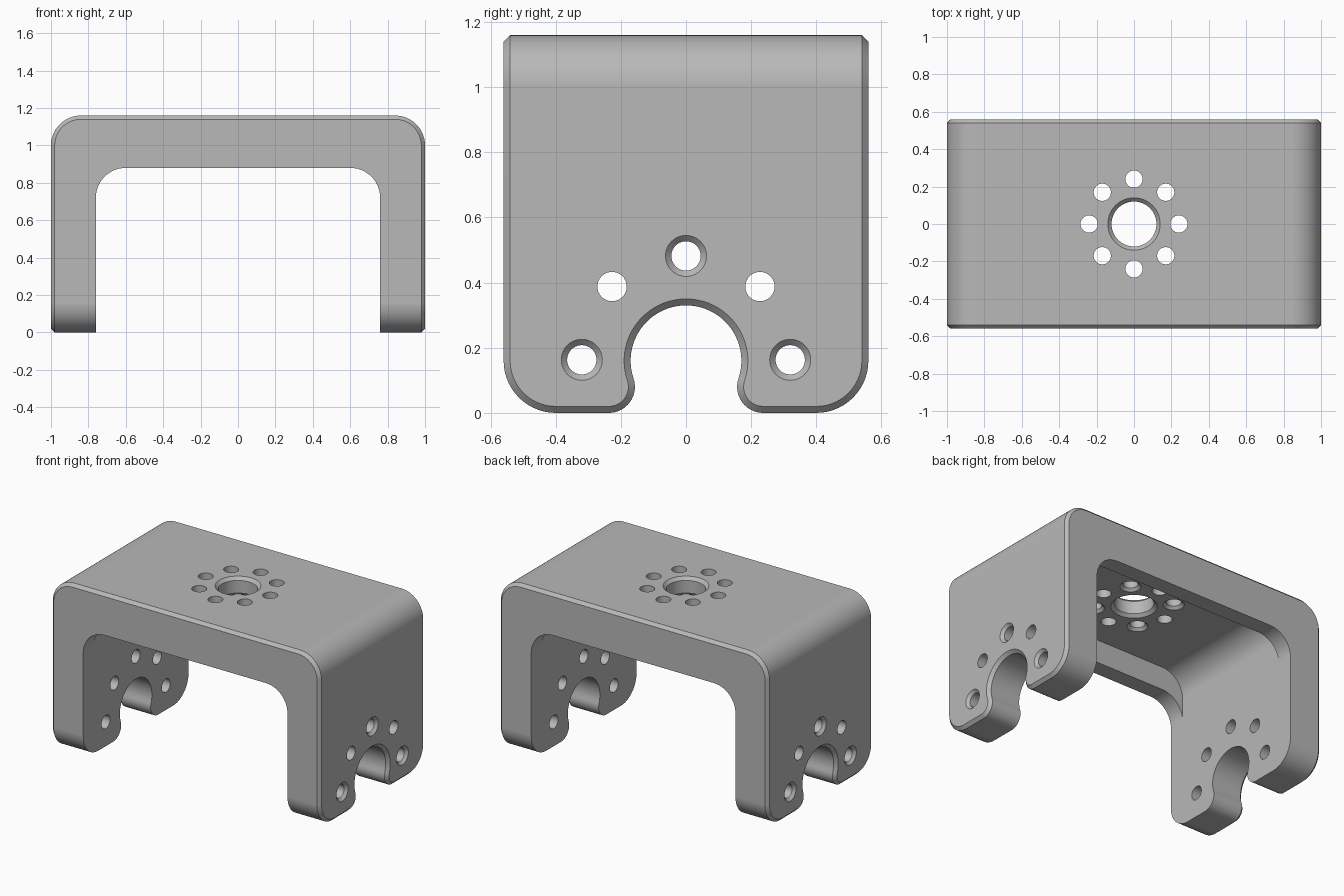
import bpy, bmesh, math
from mathutils import Matrix, Vector

if "Cube" in bpy.data.objects:
    bpy.data.objects.remove(bpy.data.objects["Cube"])

W, D, H = 1.0, 0.56, 1.16        # half width, half depth, height
CH, RIM, FOLD = 0.02, 0.45, 0.72  # chamfer, pocket half depth, where legs meet the bridge
INNER = 0.76                     # inner leg face
SEG = 14


def arc(cx, cy, r, a0, a1, n=SEG):
    return [(cx + r * math.cos(math.radians(a0 + (a1 - a0) * i / n)),
             cy + r * math.sin(math.radians(a0 + (a1 - a0) * i / n))) for i in range(n + 1)]


def arch(half, top, r):
    """Upside-down U path in x, z with rounded corners, open at the fold height."""
    path = arc(-half + r, top - r, r, 180, 90)
    if abs(path[0][1] - FOLD) > 1e-4:
        path.insert(0, (-half, FOLD))
    return path + [(-x, z) for x, z in reversed(path)]


def leg_outline(d):
    """Leg outline in y, z moved inwards by d: rounded foot, lip and round slot."""
    lip_y, lip_z = -math.sqrt(0.25 ** 2 - 0.08 ** 2), 0.08
    a = math.degrees(math.atan2(0.08, -lip_y))
    half = [(-D + d, FOLD)]
    half += arc(-0.4, 0.16, 0.16 - d, 180, 270)
    half += arc(lip_y, lip_z, 0.08 - d, 270, 360 + a)
    half += arc(0, 0.16, 0.17 + d, 180 + a, 90, 20)[1:]
    return half + [(-y, z) for y, z in reversed(half[:-1])]


bm = bmesh.new()


def face(points):
    bm.faces.new([bm.verts.new(p) for p in points])


def strip(a, b):
    for i in range(len(a) - 1):
        face([a[i], a[i + 1], b[i + 1], b[i]])


def at_y(path, y):
    return [(x, y, z) for x, z in path]


def at_x(path, x):
    return [(x, y, z) for y, z in path]


# bridge: chamfered outer skin, rims and the pocket under the top
outer, small = arch(W, H, 0.16), arch(W - CH, H - CH, 0.14)
rim, pocket = arch(INNER, 0.88, 0.16), arch(INNER, 1.035, 0.16)
strip(at_y(outer, -D + CH), at_y(outer, D - CH))
strip(at_y(pocket, -RIM), at_y(pocket, RIM))
for s in (-1, 1):
    strip(at_y(small, s * D), at_y(outer, s * (D - CH)))
    strip(at_y(rim, s * D), at_y(rim, s * RIM))
    face(at_y(small, s * D) + at_y(rim, s * D)[::-1])
    face(at_y(pocket, s * RIM) + at_y(rim, s * RIM)[::-1][1:-1])

# legs: slotted plates with a chamfer round the outer face
full, inset = leg_outline(0), leg_outline(CH)
for s in (-1, 1):
    strip(at_x(full, s * INNER), at_x(full, s * (W - CH)))
    strip(at_x(full, s * (W - CH)), at_x(inset, s * W))
    face(at_x(inset, s * W))
    face(at_x(full + [(RIM, FOLD), (-RIM, FOLD)], s * INNER))

bmesh.ops.remove_doubles(bm, verts=bm.verts, dist=1e-4)
bmesh.ops.recalc_face_normals(bm, faces=bm.faces)


def make_object(name, mesh_data):
    me = bpy.data.meshes.new(name)
    mesh_data.to_mesh(me)
    mesh_data.free()
    ob = bpy.data.objects.new(name, me)
    bpy.context.collection.objects.link(ob)
    return ob


bracket = make_object("bracket", bm)
grey = bpy.data.materials.new("plain grey")
grey.diffuse_color = (0.48, 0.48, 0.48, 1)
grey.use_nodes = True
grey.node_tree.nodes["Principled BSDF"].inputs["Base Color"].default_value = grey.diffuse_color
bracket.data.materials.append(grey)

# hole cutters: turned shapes given as (distance along axis, radius)
bm = bmesh.new()


def drill(profile, matrix, n=40):
    rings = [[bm.verts.new(matrix @ Vector((r * math.cos(2 * math.pi * i / n),
                                            r * math.sin(2 * math.pi * i / n), t)))
              for i in range(n)] for t, r in profile]
    bm.faces.new(rings[0][::-1])
    bm.faces.new(rings[-1])
    for a, b in zip(rings, rings[1:]):
        for i in range(n):
            j = (i + 1) % n
            bm.faces.new([a[i], a[j], b[j], b[i]])


# leg holes pass through both legs, three of the five countersunk outside
plain = [(-1.05, 0.045), (1.05, 0.045)]
sunk = [(-1.02, 0.083), (-0.982, 0.045), (0.982, 0.045), (1.02, 0.083)]
for y, z, prof in ((0, 0.482, sunk), (-0.32, 0.163, sunk), (0.32, 0.163, sunk),
                   (-0.227, 0.388, plain), (0.227, 0.388, plain)):
    drill(prof, Matrix.Translation((0, y, z)) @ Matrix.Rotation(math.pi / 2, 4, 'Y'))

# centre hole chamfered at both ends, ring of eight holes around it
drill([(1.015, 0.16), (1.055, 0.12), (1.14, 0.12), (1.18, 0.16)], Matrix(), 64)
for k in range(8):
    a = k * math.pi / 4
    prof = [(1.0, 0.046), (1.2, 0.046)]
    if k % 2:
        prof = [(1.015, 0.084), (1.053, 0.046), (1.2, 0.046)]
    drill(prof, Matrix.Translation((0.24 * math.cos(a), 0.24 * math.sin(a), 0)))
bmesh.ops.recalc_face_normals(bm, faces=bm.faces)
cutter = make_object("hole_cutter", bm)
cutter.hide_render = True

mod = bracket.modifiers.new("holes", 'BOOLEAN')
mod.operation, mod.solver, mod.object = 'DIFFERENCE', 'EXACT', cutter
bpy.context.view_layer.objects.active = bracket
bracket.select_set(True)
bpy.ops.object.modifier_apply(modifier=mod.name)
bpy.data.objects.remove(cutter)

# smooth arcs, crisp edges, flat plates
bpy.ops.object.shade_smooth_by_angle(angle=math.radians(30))
weighted = bracket.modifiers.new("flat_plates", 'WEIGHTED_NORMAL')
weighted.keep_sharp = True
